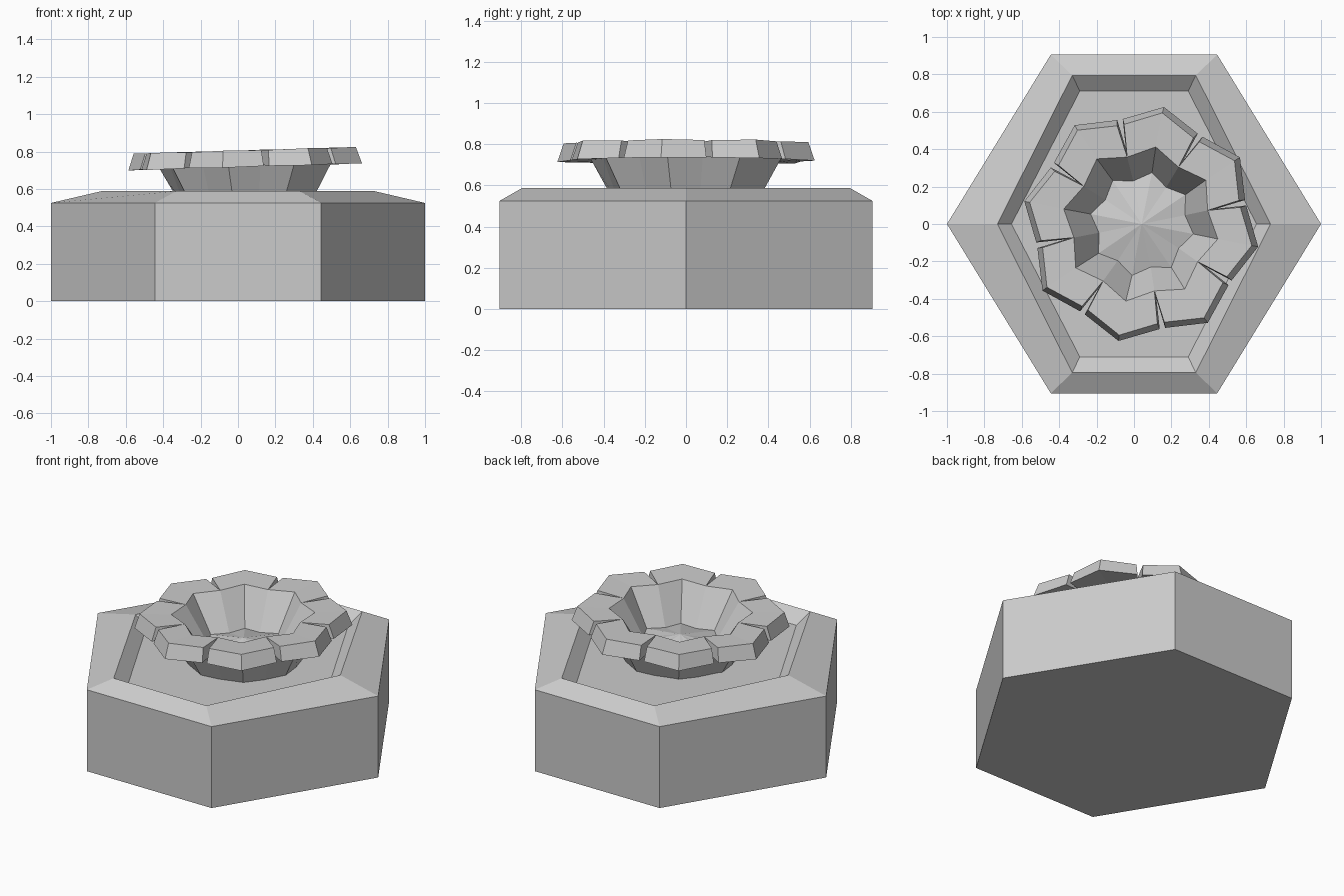
import bpy, bmesh
from math import radians, cos, sin

if "Cube" in bpy.data.objects:
    bpy.data.objects.remove(bpy.data.objects["Cube"])


def finish(bm, name):
    bmesh.ops.recalc_face_normals(bm, faces=bm.faces)
    mesh = bpy.data.meshes.new(name)
    bm.to_mesh(mesh)
    bm.free()
    ob = bpy.data.objects.new(name, mesh)
    bpy.context.collection.objects.link(ob)
    return ob


def bridge(bm, a, b):
    n = len(a)
    for i in range(n):
        j = (i + 1) % n
        bm.faces.new((a[i], a[j], b[j], b[i]))


# Hexagonal base: raised rim with a shallow recess
bm = bmesh.new()
rings = []
for tip, cx, cy, z in [(1, .445, .905, 0), (1, .445, .905, .525),
                       (.73, .33, .795, .588), (.655, .29, .71, .52)]:
    pts = [(tip, 0), (cx, cy), (-cx, cy), (-tip, 0), (-cx, -cy), (cx, -cy)]
    rings.append([bm.verts.new((x, y, z)) for x, y in pts])
for a, b in zip(rings, rings[1:]):
    bridge(bm, a, b)
bm.faces.new(rings[0])
bm.faces.new(rings[-1])
finish(bm, "hexagonal_base")

# Flower-shaped bowl: eight flat thick petals around a faceted cup
PETALS, START = 8, 34
bm = bmesh.new()


def vert(r, angle, z):
    a = radians(angle)
    return bm.verts.new((r * cos(a), r * sin(a), z))


def star(r_tip, r_valley, z):
    """Ring alternating petal centre and valley."""
    return [vert(r_valley if i % 2 else r_tip, START + 22.5 * i, z)
            for i in range(PETALS * 2)]


inner_floor = star(.28, .235, .58)
inner_rim = star(.42, .365, .80)
outer_rim = star(.47, .41, .728)
outer_foot = star(.345, .33, .505)
bridge(bm, inner_floor, inner_rim)
bridge(bm, outer_rim, outer_foot)
bm.faces.new(outer_foot)

# Raised cup centre
apex = bm.verts.new((0, 0, .645))
for i in range(PETALS * 2):
    bm.faces.new((inner_floor[i - 1], inner_floor[i], apex))

# Petal slabs between the inner and outer rims
for k in range(PETALS):
    i, c = 2 * k, START + 45 * k
    top_in = [inner_rim[i - 1], inner_rim[i], inner_rim[i + 1]]
    low_in = [outer_rim[i - 1], outer_rim[i], outer_rim[i + 1]]
    top_out = [vert(.54, c - 20.5, .805), vert(.605, c, .808), vert(.54, c + 20.5, .805)]
    low_out = [vert(.57, c - 21, .72), vert(.637, c, .717), vert(.57, c + 21, .72)]
    for s in (0, 1):
        bm.faces.new((top_in[s], top_in[s + 1], top_out[s + 1], top_out[s]))
        bm.faces.new((low_in[s], low_in[s + 1], low_out[s + 1], low_out[s]))
        bm.faces.new((top_out[s], top_out[s + 1], low_out[s + 1], low_out[s]))
    for s in (0, 2):
        bm.faces.new((top_in[s], top_out[s], low_out[s], low_in[s]))

# Slight off-centre placement and tilt
flower = finish(bm, "flower_bowl")
flower.location = (.06, 0, 0)
flower.rotation_euler = (0, radians(-1.7), 0)
